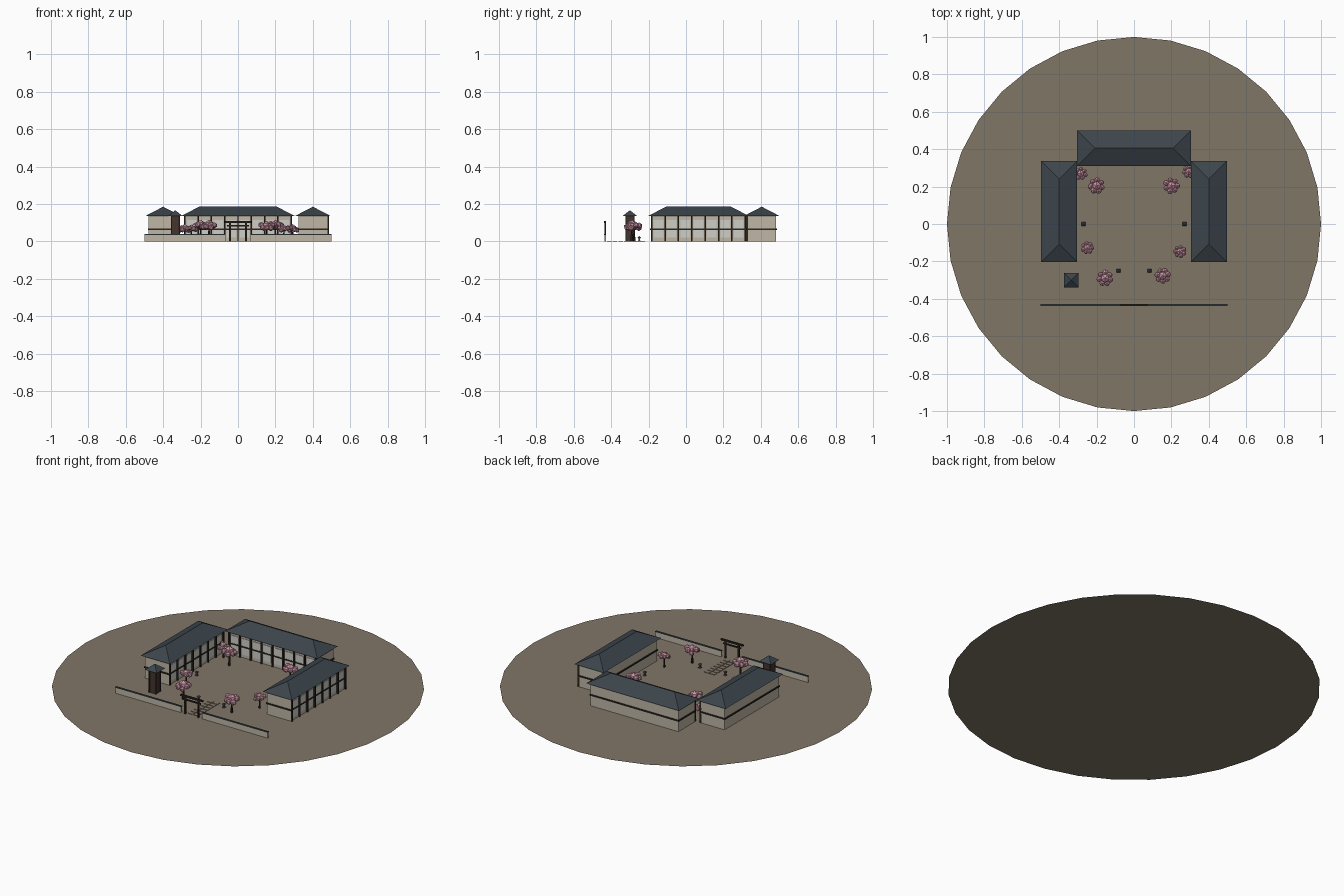
import bpy, bmesh, math, random
from mathutils import Matrix, Vector

cube = bpy.data.objects.get("Cube")
if cube:
    bpy.data.objects.remove(cube, do_unlink=True)
random.seed(4)


def material(name, rgb):
    m = bpy.data.materials.new(name)
    m.use_nodes = True
    m.diffuse_color = (*rgb, 1)
    m.node_tree.nodes["Principled BSDF"].inputs["Base Color"].default_value = (*rgb, 1)
    return m


EARTH = material("earth", (0.22, 0.18, 0.135))
PLASTER = material("plaster", (0.52, 0.47, 0.38))
TIMBER = material("dark_timber", (0.025, 0.018, 0.013))
TILE = material("slate_tile", (0.045, 0.06, 0.072))
PAPER = material("paper_screen", (0.62, 0.62, 0.58))
BROWN = material("brown_boards", (0.06, 0.035, 0.026))
BLOSSOM = material("pink_blossom", (0.62, 0.31, 0.39))
STONE = material("grey_stone", (0.09, 0.085, 0.08))


def finish(name, bm, mat, place=Matrix()):
    bmesh.ops.recalc_face_normals(bm, faces=bm.faces)
    mesh = bpy.data.meshes.new(name)
    bm.to_mesh(mesh)
    bm.free()
    mesh.materials.append(mat)
    ob = bpy.data.objects.new(name, mesh)
    ob.matrix_world = place
    bpy.context.collection.objects.link(ob)
    return ob


def boxes(name, parts, mat, place=Matrix()):
    """One object from boxes given as (centre x, y, bottom z, width, depth, height)."""
    bm = bmesh.new()
    for x, y, z, w, d, h in parts:
        m = Matrix.Translation((x, y, z + h / 2)) @ Matrix.Diagonal((w, d, h, 1))
        bmesh.ops.create_cube(bm, size=1, matrix=m)
    return finish(name, bm, mat, place)


def hip_roof(name, length, depth, z, rise, place):
    bm = bmesh.new()
    l, d = length / 2, depth / 2
    eave = [bm.verts.new(p) for p in ((-l, -d, z), (l, -d, z), (l, d, z), (-l, d, z))]
    if l - d < 0.001:
        ridge = [bm.verts.new((0, 0, z + rise))] * 2
    else:
        ridge = [bm.verts.new((s * (l - d), 0, z + rise)) for s in (-1, 1)]
    a, b, c, e = eave
    bm.faces.new(eave)
    for loop in ((a, b, ridge[1], ridge[0]), (b, c, ridge[1]),
                 (c, e, ridge[0], ridge[1]), (e, a, ridge[0])):
        bm.faces.new(list(dict.fromkeys(loop)))
    finish(name, bm, TILE, place)


# Ground disc
bm = bmesh.new()
bmesh.ops.create_circle(bm, cap_ends=True, segments=32, radius=1)
ground = finish("ground", bm, EARTH)


# Halls: plaster body, hip roof, and a facade of posts and screens on local -y
def hall(name, x, y, turn, length, bays):
    place = Matrix.Translation((x, y, 0)) @ Matrix.Rotation(turn, 4, "Z")
    depth, front = 0.155, -0.0775
    boxes(name + "_walls", [(0, 0, 0.001, length, depth, 0.136)], PLASTER, place)
    hip_roof(name + "_roof", length + 0.032, 0.192, 0.136, 0.05, place)
    boxes(name + "_beam", [(0, 0, 0.062, length + 0.01, depth + 0.01, 0.008)], TIMBER, place)
    step = (length - 0.008) / bays
    left = -(length - 0.008) / 2
    boxes(name + "_posts", [(left + i * step, front - 0.003, 0.001, 0.008, 0.012, 0.135)
                            for i in range(bays + 1)], TIMBER, place)
    boxes(name + "_screens", [(left + (i + 0.5) * step, front, 0.02, step - 0.02, 0.006, 0.095)
                              for i in range(bays)], PAPER, place)


hall("back_hall", 0, 0.405, 0, 0.576, 8)
hall("left_hall", 0.4, 0.067, math.pi / 2, 0.508, 7)
hall("right_hall", -0.4, 0.067, math.pi / 2, 0.508, 7)

# Front garden wall with a tiled cap
boxes("garden_wall", [(s * 0.284, -0.432, 0.001, 0.432, 0.007, 0.034) for s in (-1, 1)], PLASTER)
boxes("wall_cap", [(s * 0.284, -0.432, 0.034, 0.434, 0.011, 0.005) for s in (-1, 1)], TILE)

# Gate
boxes("gate_posts", [(s * 0.043, -0.432, 0.001, 0.009, 0.009, 0.1) for s in (-1, 1)], TIMBER)
boxes("gate_beams", [(0, -0.432, 0.1, 0.145, 0.011, 0.009),
                     (0, -0.432, 0.081, 0.115, 0.008, 0.007)], TIMBER)

# Paving slabs behind the gate
boxes("path_slabs", [(s * 0.018, -0.41 + i * 0.03, 0.0005, 0.032, 0.024, 0.0025)
                     for i in range(7) for s in (-1, 1)], EARTH)

# Watch tower
tower = Matrix.Translation((-0.335, -0.3, 0))
boxes("tower_body", [(0, 0, 0.001, 0.044, 0.044, 0.136)], BROWN, tower)
boxes("tower_posts", [(i * 0.021, j * 0.021, 0.001, 0.006, 0.006, 0.136)
                      for i in (-1, 1) for j in (-1, 1)], TIMBER, tower)
hip_roof("tower_roof", 0.078, 0.078, 0.136, 0.031, tower)

# Stone lanterns
for n, (x, y) in enumerate(((-0.27, 0), (0.27, 0), (-0.083, -0.25), (0.083, -0.25))):
    spot = Matrix.Translation((x, y, 0))
    boxes(f"lantern_{n + 1}", [(0, 0, 0.001, 0.014, 0.014, 0.004), (0, 0, 0.004, 0.006, 0.006, 0.012),
                               (0, 0, 0.015, 0.011, 0.011, 0.008)], STONE, spot)
    hip_roof(f"lantern_cap_{n + 1}", 0.019, 0.019, 0.022, 0.007, spot)


# Blossom trees: tapered trunk and a cluster of faceted puffs
def tree(n, x, y, size):
    place = Matrix.Translation((x, y, 0)) @ Matrix.Scale(size, 4)
    bm = bmesh.new()
    bmesh.ops.create_cone(bm, cap_ends=True, segments=6, radius1=0.007, radius2=0.004, depth=0.07,
                          matrix=Matrix.Translation((0, 0, 0.036)))
    finish(f"trunk_{n}", bm, TIMBER, place)
    bm = bmesh.new()
    puffs = [(Vector((0, 0, 0.09)), 0.026)]
    start = random.uniform(0, math.tau)
    for i in range(7):
        a = start + i * math.tau / 7
        puffs.append((Vector((0.03 * math.cos(a), 0.03 * math.sin(a),
                              0.083 + random.uniform(-0.009, 0.011))), random.uniform(0.015, 0.019)))
    for centre, r in puffs:
        m = Matrix.Translation(centre) @ Matrix.Rotation(random.uniform(0, 3), 4, "Z")
        bmesh.ops.create_icosphere(bm, subdivisions=1, radius=r, matrix=m)
    finish(f"blossom_{n}", bm, BLOSSOM, place)


trees = [(-0.2, 0.205, 1), (0.2, 0.205, 1), (-0.155, -0.29, 1), (0.153, -0.277, 0.95),
         (-0.285, 0.27, 0.8), (0.293, 0.28, 0.8), (-0.25, -0.127, 0.78), (0.245, -0.147, 0.78)]
for n, (x, y, size) in enumerate(trees, 1):
    tree(n, x, y, size)
